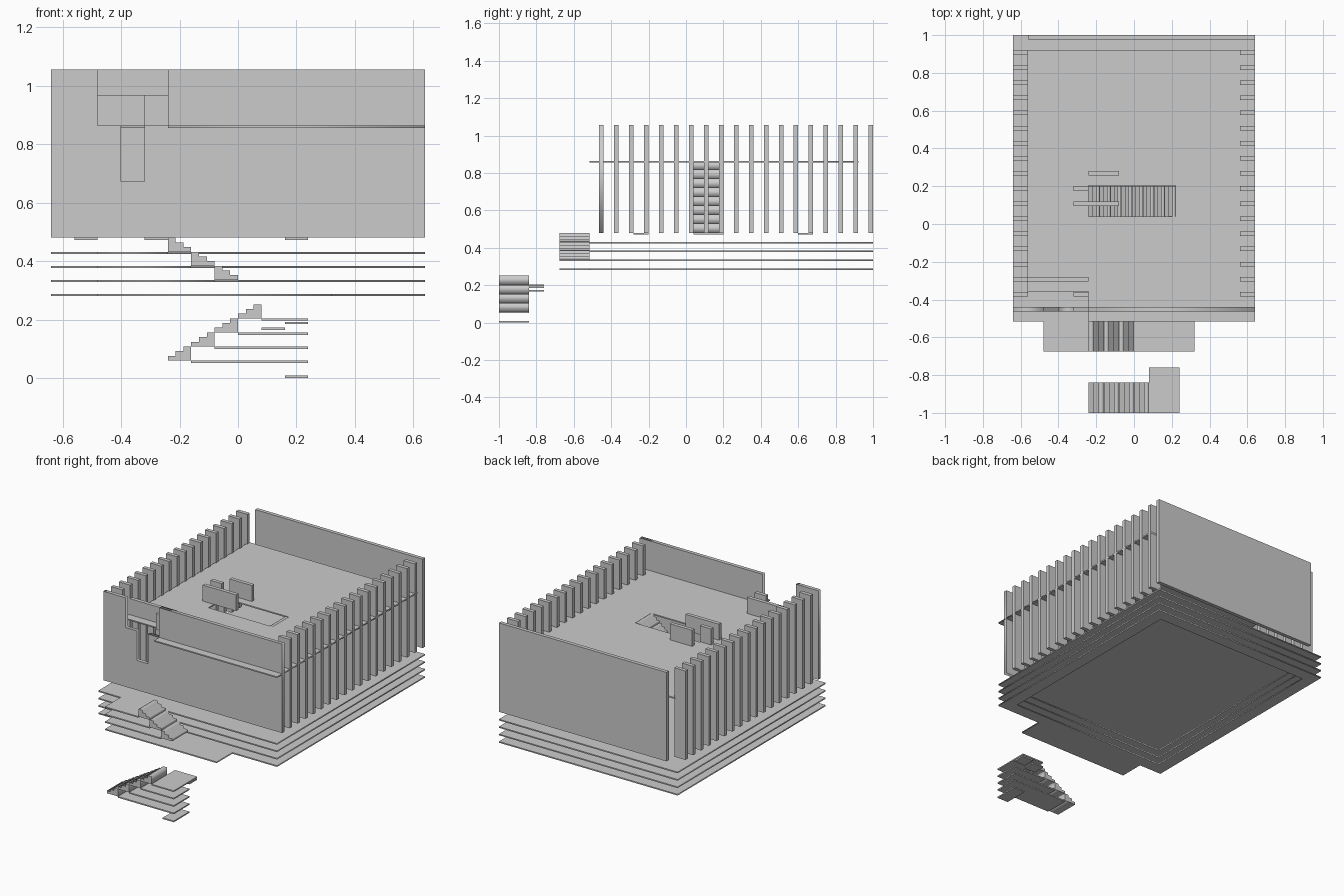
import bpy, math

if "Cube" in bpy.data.objects:
    bpy.data.objects.remove(bpy.data.objects["Cube"])

T = 0.008      # sheet thickness
P = 0.048      # level pitch
W = 0.024      # wall thickness


def extrude(name, loops, lo, hi, upright=False):
    """Extrude 2D outlines (later loops are holes): along z, or along y if upright."""
    cu = bpy.data.curves.new(name, 'CURVE')
    cu.dimensions = '2D'
    cu.fill_mode = 'BOTH'
    cu.extrude = (hi - lo) / 2
    for pts in loops:
        sp = cu.splines.new('POLY')
        sp.points.add(len(pts) - 1)
        for p, (a, b) in zip(sp.points, pts):
            p.co = (a, b, 0, 1)
        sp.use_cyclic_u = True
    ob = bpy.data.objects.new(name, cu)
    bpy.context.collection.objects.link(ob)
    mid = (lo + hi) / 2
    if upright:
        ob.rotation_euler.x = math.pi / 2
        ob.location.y = mid
    else:
        ob.location.z = mid
    bpy.ops.object.select_all(action='DESELECT')
    ob.select_set(True)
    bpy.context.view_layer.objects.active = ob
    bpy.ops.object.convert(target='MESH')
    return bpy.context.object


def rect(x0, x1, y0, y1):
    return [(x0, y0), (x1, y0), (x1, y1), (x0, y1)]


def box(name, x0, x1, y0, y1, z0, z1):
    bpy.ops.mesh.primitive_cube_add(
        size=1, location=((x0 + x1) / 2, (y0 + y1) / 2, (z0 + z1) / 2))
    ob = bpy.context.object
    ob.name = name
    ob.scale = (x1 - x0, y1 - y0, z1 - z0)
    bpy.ops.object.transform_apply(location=False, rotation=False, scale=True)
    return ob


def stairs(name, x, z, run, count, y0, y1):
    """Stacked flights of three steps, each one level high; run sign sets direction."""
    for i in range(count):
        xa, za = x + run * i, z + P * i
        pts = [(xa, za)]
        for s in range(3):
            pts += [(xa + run * s / 3, za + P * (s + 1) / 3),
                    (xa + run * (s + 1) / 3, za + P * (s + 1) / 3)]
        pts.append((xa + run, za))
        extrude(name, [pts], y0, y1, upright=True)


# terraced base sheets with entrance landings
for i, xe in enumerate((0.32, -0.08, -0.16, -0.24)):
    z = 0.28 + P * i
    outline = [(-0.64, -0.515), (-0.48, -0.515), (-0.48, -0.675), (xe, -0.675),
               (xe, -0.515), (0.64, -0.515), (0.64, 1), (-0.64, 1)]
    loops = [outline] if i == 3 else [outline, rect(-0.56, 0.56, -0.435, 0.92)]
    extrude("base_sheet", loops, z, z + T)
stairs("entrance_stair", 0, 0.336, -0.08, 3, -0.675, -0.515)

# separate lower stair with its sheets
stairs("lower_stair", -0.24, 0.06, 0.08, 4, -1, -0.84)
for i in range(3):
    z = 0.052 + P * i
    box("lower_sheet", -0.16 + 0.08 * i, 0.24, -1, -0.84, z, z + T)
box("lower_top_landing", 0.08, 0.24, -1, -0.76, 0.196, 0.204)
box("lower_foot_sheet", 0.16, 0.24, -1, -0.84, 0, T)
box("lower_side_step", 0.16, 0.24, -0.84, -0.76, 0.184, 0.192)
box("lower_side_step", 0.08, 0.16, -0.84, -0.76, 0.165, 0.173)

# front wall with notch and slot, back wall
Z0, Z1, ZF = 0.48, 1.056, 0.864
extrude("front_wall", [[(-0.64, Z0), (0.64, Z0), (0.64, Z1), (-0.24, Z1), (-0.24, ZF),
                        (-0.32, ZF), (-0.32, 0.672), (-0.4, 0.672), (-0.4, ZF),
                        (-0.48, ZF), (-0.48, Z1), (-0.64, Z1)]],
        -0.464, -0.44, upright=True)
box("back_wall", -0.56, 0.64, 0.976, 1, Z0, Z1)

# side fins
for k in range(1, 18):
    y = 0.976 - 0.08 * k
    for s in (-0.64, 0.56):
        box("side_fin", s, s + 0.08, y, y + W, Z0, Z1)

# upper floor with stair opening and front ledge
extrude("upper_floor", [[(-0.567, -0.358), (-0.24, -0.358), (-0.24, -0.515), (0.64, -0.515),
                         (0.64, 0.922), (-0.567, 0.922)],
                        rect(-0.24, 0.22, 0.04, 0.205)], ZF - T, ZF)
stairs("inner_stair", -0.24, Z0, 0.0575, 8, 0.04, 0.2)

# low partitions on the upper floor
for x0, x1, y in ((-0.56, -0.24, -0.304), (-0.32, -0.24, -0.384), (-0.32, -0.08, 0.096),
                  (-0.32, -0.24, 0.176), (-0.24, -0.08, 0.256)):
    box("partition", x0, x1, y, y + W, ZF, 0.968)

# small floor pads
box("floor_pad", -0.56, -0.48, 0.6, 0.68, 0.472, 0.48)
box("floor_pad", -0.32, -0.24, 0.04, 0.2, 0.472, 0.48)
box("floor_pad", 0.16, 0.24, -0.28, -0.2, 0.472, 0.48)
